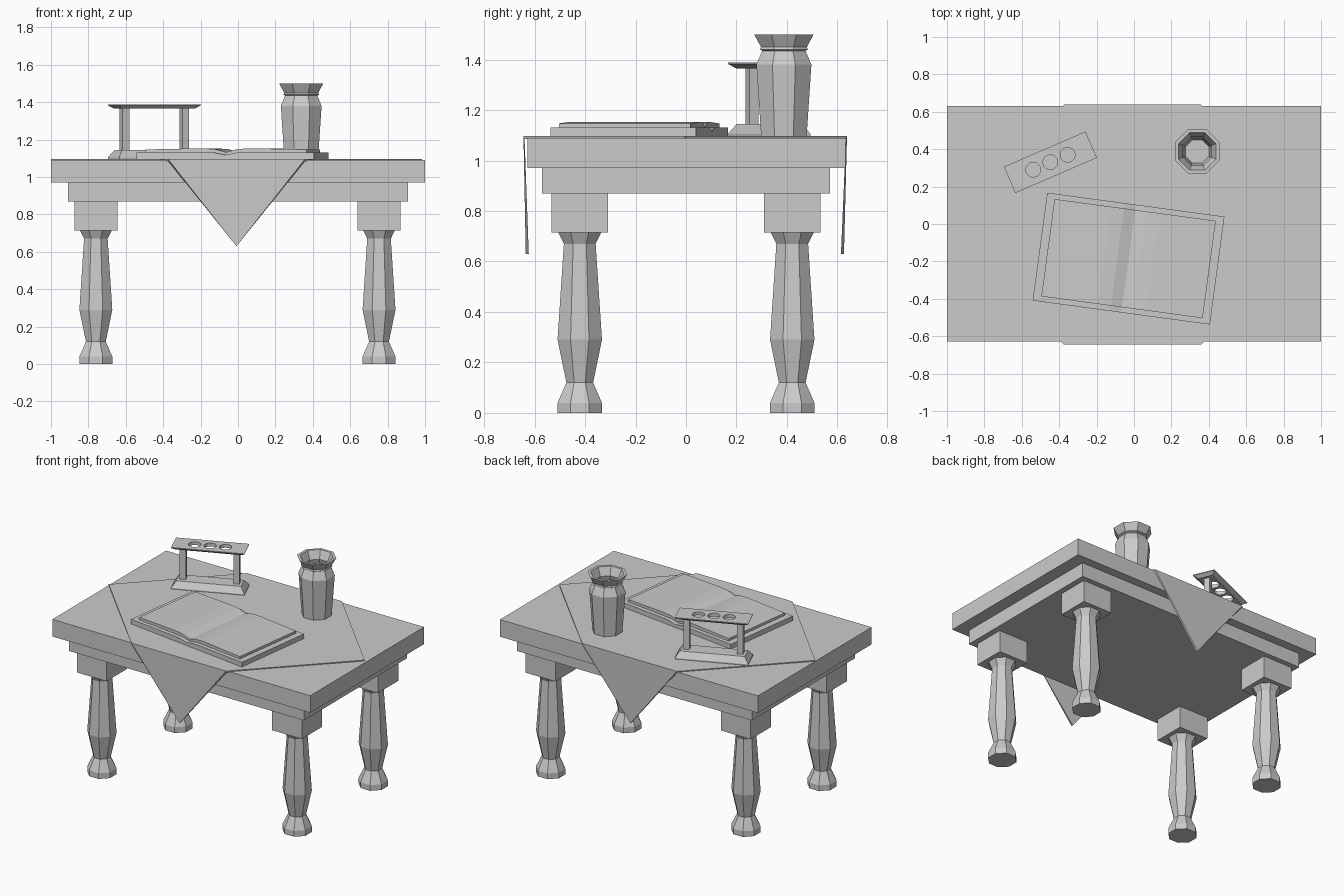
import bpy, bmesh
from math import cos, sin, pi, radians
from mathutils import Matrix, Vector

if "Cube" in bpy.data.objects:
    bpy.data.objects.remove(bpy.data.objects["Cube"])


def make(name, verts, faces, loc=(0, 0, 0), rot=0):
    bm = bmesh.new()
    vs = [bm.verts.new(v) for v in verts]
    for f in faces:
        bm.faces.new([vs[i] for i in f])
    bmesh.ops.recalc_face_normals(bm, faces=bm.faces)
    me = bpy.data.meshes.new(name)
    bm.to_mesh(me)
    bm.free()
    ob = bpy.data.objects.new(name, me)
    bpy.context.collection.objects.link(ob)
    ob.location = loc
    ob.rotation_euler.z = radians(rot)
    return ob


def loft(name, rings, loc=(0, 0, 0), rot=0):
    """Skin a stack of equal-sized rings and cap both ends."""
    n = len(rings[0])
    verts = [v for r in rings for v in r]
    faces = [(k * n + i, k * n + (i + 1) % n, (k + 1) * n + (i + 1) % n, (k + 1) * n + i)
             for k in range(len(rings) - 1) for i in range(n)]
    faces += [list(range(n))[::-1], list(range(len(verts) - n, len(verts)))]
    return make(name, verts, faces, loc, rot)


def rect(w, d, z):
    return [(-w / 2, -d / 2, z), (w / 2, -d / 2, z), (w / 2, d / 2, z), (-w / 2, d / 2, z)]


def box(name, w, d, z0, z1, x=0, y=0, rot=0):
    return loft(name, [rect(w, d, z0), rect(w, d, z1)], (x, y, 0), rot)


def turned(name, profile, x, y, n=8):
    """Faceted turning; profile holds (half width across flats, z)."""
    k = 1 / cos(pi / n)
    rings = [[(r * k * cos(2 * pi * (i + .5) / n), r * k * sin(2 * pi * (i + .5) / n), z)
              for i in range(n)] for r, z in profile]
    return loft(name, rings, (x, y, 0))


def extrude_y(name, outline, depth, loc, rot):
    return loft(name, [[(x, s * depth / 2, z) for x, z in outline] for s in (-1, 1)], loc, rot)


# Table top and apron
box("table_top", 2, 1.26, .97, 1.09, y=.002)
box("apron", 1.82, 1.14, .87, .97)

# Four legs with square blocks
leg = [(.088, 0), (.088, .04), (.053, .12), (.088, .29), (.063, .67), (.085, .715)]
for sx, side in ((-1, "left"), (1, "right")):
    for sy, end in ((-1, "front"), (1, "back")):
        x, y = sx * .757 - .003, sy * .421
        box(f"{end}_{side}_leg_block", .23, .225, .715, .87, x, y)
        turned(f"{end}_{side}_leg", leg, x, y)

# Diamond cloth with hanging corners
w, e, t = .367, .641, 1.097
cloth = make("table_cloth",
             [(-.992, 0, t), (-w, -e, t), (w, -e, t), (.992, 0, t), (w, e, t), (-w, e, t),
              (0, -.632, .63), (0, .629, .63)],
             [(0, 1, 2, 3, 4, 5), (1, 6, 2), (4, 7, 5)], (-.008, -.003, 0))
mod = cloth.modifiers.new("thickness", "SOLIDIFY")
mod.thickness = .012
mod.offset = -1

# Open book: cover and page block with a dip at the spine
book = (-.029, -.185, 0)
extrude_y("book_cover", [(-.478, 1.095), (.478, 1.095), (.478, 1.13), (.06, 1.13),
                         (0, 1.118), (-.06, 1.13), (-.478, 1.13)], .582, book, -7.7)
extrude_y("book_pages", [(-.435, 1.129), (-.06, 1.129), (0, 1.117), (.06, 1.129), (.435, 1.129),
                         (.435, 1.147), (.13, 1.153), (.06, 1.149), (0, 1.132),
                         (-.06, 1.149), (-.13, 1.153), (-.435, 1.147)], .525, book, -7.7)

# Hollow vase
turned("vase", [(.09, 1.095), (.109, 1.38), (.086, 1.435), (.095, 1.44), (.091, 1.45),
                (.118, 1.5), (.1, 1.5), (.076, 1.443), (.092, 1.38), (.062, 1.12)], .338, .388)

# Small rack: base, two posts, pierced shelf
rx, ry, ang = -.447, .33, 23.3
loft("rack_base", [rect(.475, .153, 1.09), rect(.475, .153, 1.105), rect(.42, .1, 1.145)],
     (rx, ry, 0), ang)
for s, side in ((-1, "left"), (1, "right")):
    box(f"rack_{side}_post", .04, .04, 1.14, 1.37,
        rx + s * .174 * cos(radians(ang)), ry + s * .174 * sin(radians(ang)), ang)
shelf = loft("rack_shelf", [rect(.425, .103, 1.365), rect(.475, .153, 1.383), rect(.475, .153, 1.388)],
             (rx, ry, 0), ang)
for i in (-1, 0, 1):
    cutter = turned("hole_cutter", [(.039, 1.3), (.039, 1.45)],
                    rx + i * .1 * cos(radians(ang)), ry + i * .1 * sin(radians(ang)), 16)
    bpy.context.view_layer.objects.active = shelf
    mod = shelf.modifiers.new("hole", "BOOLEAN")
    mod.operation = "DIFFERENCE"
    mod.solver = "EXACT"
    mod.object = cutter
    bpy.ops.object.modifier_apply(modifier=mod.name)
    bpy.data.objects.remove(cutter)
